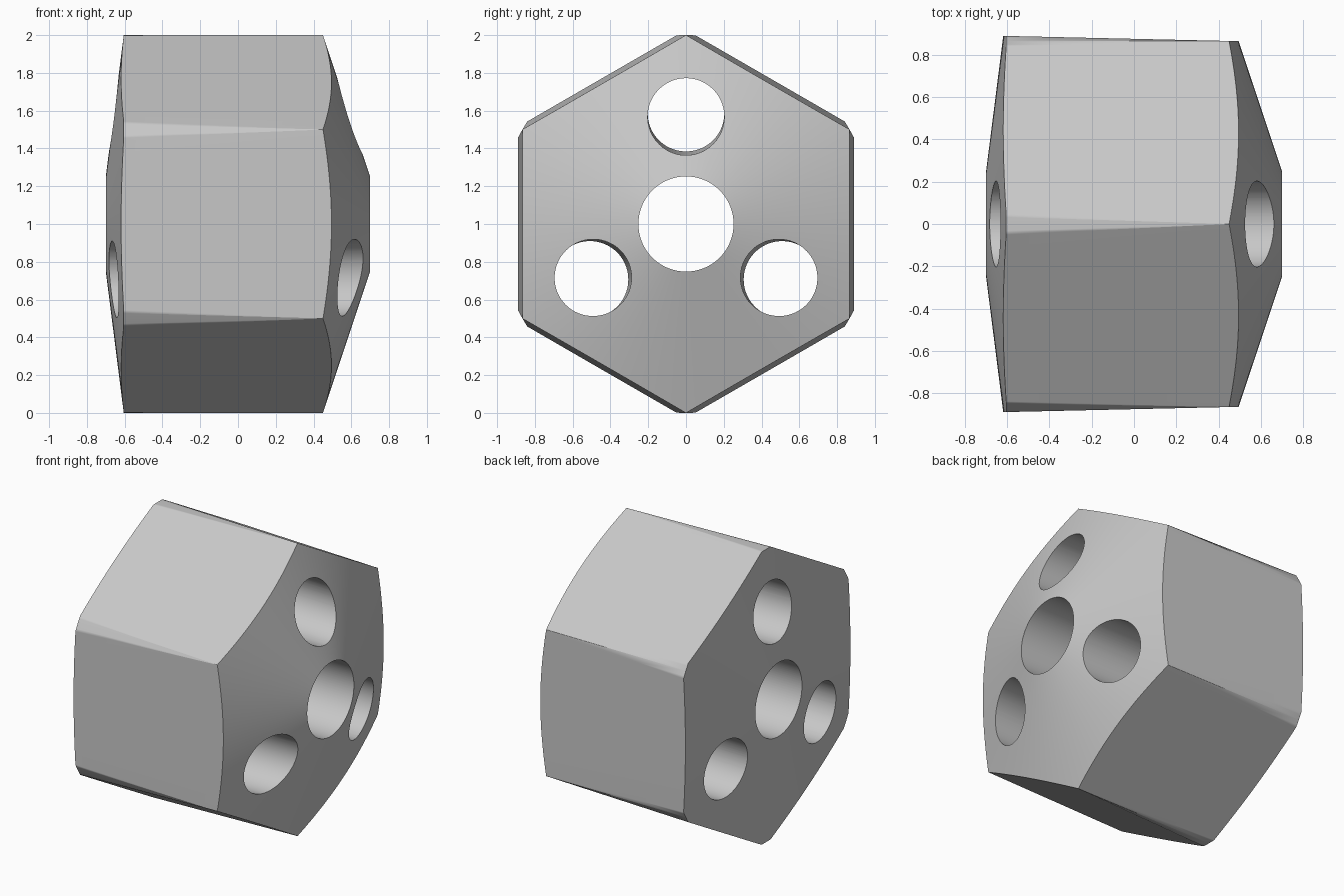
import bpy, bmesh, math

old = bpy.data.objects.get("Cube")
if old:
    bpy.data.objects.remove(old, do_unlink=True)

# Single grey material
grey = bpy.data.materials.new("plain_grey")
grey.use_nodes = True
colour = (0.58, 0.58, 0.58, 1)
grey.diffuse_color = colour
bsdf = grey.node_tree.nodes["Principled BSDF"]
bsdf.inputs["Base Color"].default_value = colour
bsdf.inputs["Roughness"].default_value = 0.6

SEGMENTS = 192
AXIS_Z = 1.0


def make_object(name, bm):
    bmesh.ops.recalc_face_normals(bm, faces=bm.faces)
    mesh = bpy.data.meshes.new(name)
    bm.to_mesh(mesh)
    bm.free()
    mesh.materials.append(grey)
    obj = bpy.data.objects.new(name, mesh)
    bpy.context.collection.objects.link(obj)
    return obj


def lathe(name, profile):
    """Turn (x, radius) points about the long axis."""
    bm = bmesh.new()
    verts = [bm.verts.new((x, 0, AXIS_Z + r)) for x, r in profile]
    edges = [bm.edges.new(pair) for pair in zip(verts, verts[1:])]
    bmesh.ops.spin(bm, geom=verts + edges, cent=(0, 0, AXIS_Z), axis=(1, 0, 0),
                   angle=math.tau, steps=SEGMENTS, use_duplicate=False)
    bmesh.ops.remove_doubles(bm, verts=bm.verts, dist=1e-4)
    return make_object(name, bm)


def prism(name, ends, sides, angle=math.pi / 2, phase=0.0):
    """Loft between two (x, offset, radius) rings, offset outwards along angle."""
    bm = bmesh.new()
    rings = []
    for x, offset, radius in ends:
        cy, cz = offset * math.cos(angle), AXIS_Z + offset * math.sin(angle)
        turns = [angle + math.tau * (i + phase) / sides for i in range(sides)]
        rings.append([bm.verts.new((x, cy + radius * math.cos(a),
                                    cz + radius * math.sin(a))) for a in turns])
    first, last = rings
    for i in range(sides):
        j = (i + 1) % sides
        bm.faces.new((first[i], first[j], last[j], last[i]))
    bm.faces.new(first)
    bm.faces.new(last)
    return make_object(name, bm)


def apply_boolean(target, tool, operation):
    mod = target.modifiers.new(tool.name, 'BOOLEAN')
    mod.operation = operation
    mod.solver = 'EXACT'
    mod.object = tool
    bpy.context.view_layer.objects.active = target
    bpy.ops.object.modifier_apply(modifier=mod.name)
    bpy.data.objects.remove(tool, do_unlink=True)


# Slightly tapered hexagonal bar
body = prism("hexagonal_insert", [(-1, 0, 1.038), (1, 0, 0.986)], 6)

# Centre bore and three slightly splayed outer bores
apply_boolean(body, prism("centre_bore", [(-1.2, 0, 0.252), (1.2, 0, 0.252)],
                          96, phase=0.3), 'DIFFERENCE')
for k in range(3):
    bore = prism("outer_bore", [(-1.2, 0.595, 0.203), (1.2, 0.559, 0.203)], 80,
                 math.pi / 2 + k * math.tau / 3, phase=0.3)
    apply_boolean(body, bore, 'DIFFERENCE')

# Turned envelope: steep cone one end, shallow cone the other, rounded corners
envelope = lathe("turned_envelope", [(-0.7317, 0), (-0.605, 1), (0.45, 1), (0.7833, 0)])
apply_boolean(body, envelope, 'INTERSECT')

# Smooth curved faces, keep rims crisp
for obj in bpy.context.selected_objects:
    obj.select_set(False)
body.select_set(True)
bpy.context.view_layer.objects.active = body
bpy.ops.object.shade_smooth_by_angle(angle=math.radians(35))
weighted = body.modifiers.new("weighted_normals", 'WEIGHTED_NORMAL')
weighted.keep_sharp = True
